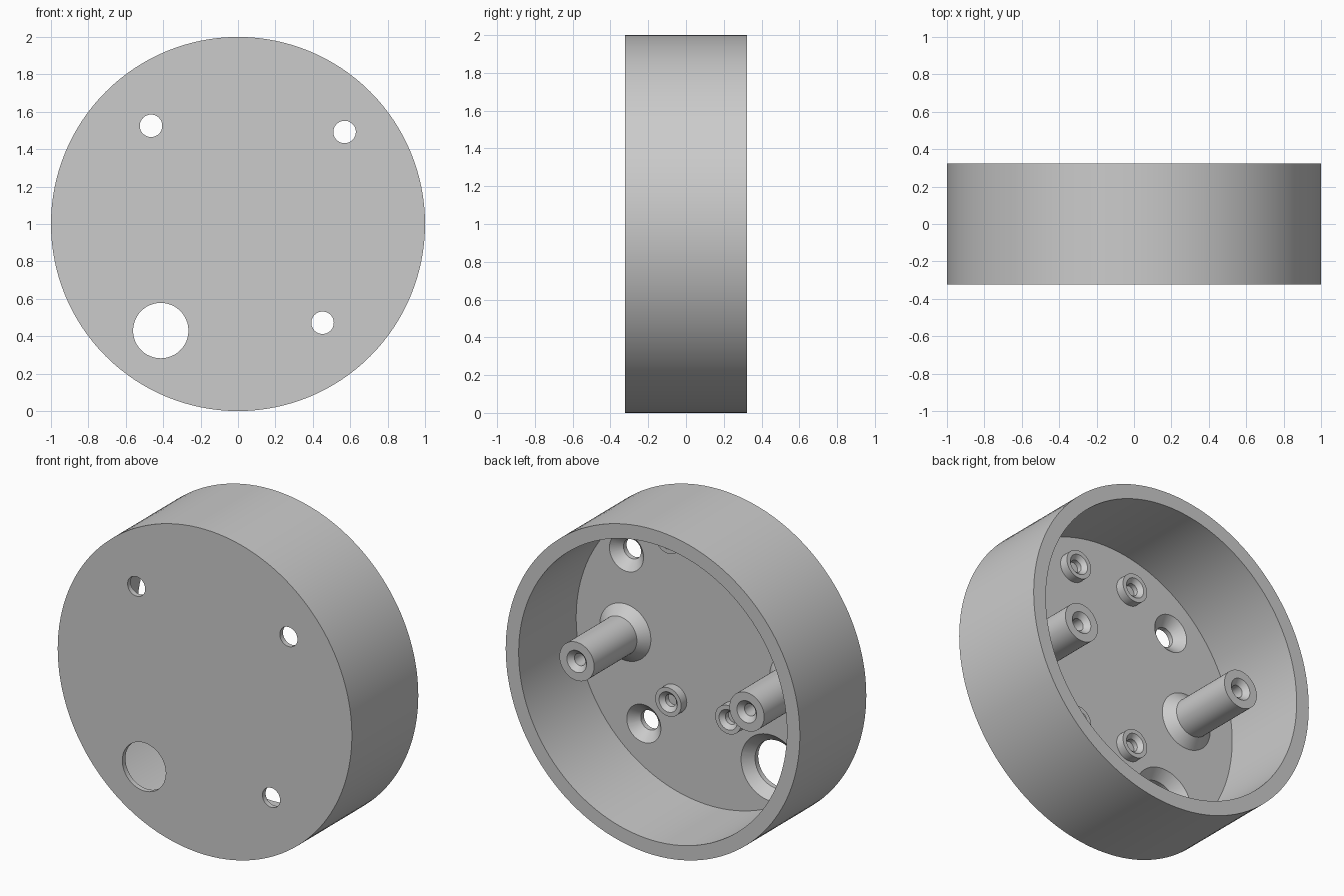
import bpy
import bmesh
import math
from mathutils import Matrix, Vector

cube = bpy.data.objects.get("Cube")
if cube:
    bpy.data.objects.remove(cube, do_unlink=True)

FRONT, BACK, FLOOR = -0.3225, 0.3225, -0.236
OUTER, INNER = 1.0, 0.912
CHAMFER = 0.056

grey = bpy.data.materials.new("plain grey")
grey.use_nodes = True
grey.diffuse_color = (0.6, 0.6, 0.6, 1)
grey.node_tree.nodes["Principled BSDF"].inputs["Base Color"].default_value = (0.6, 0.6, 0.6, 1)


def lathe(name, profile, x=0.0, z=1.0, steps=48):
    """Revolve (radius, y) points, starting and ending on the axis, around y."""
    bm = bmesh.new()
    verts = [bm.verts.new((r, y, 0)) for r, y in profile]
    edges = [bm.edges.new(pair) for pair in zip(verts, verts[1:])]
    bmesh.ops.spin(bm, geom=verts + edges, cent=(0, 0, 0), axis=(0, 1, 0),
                   angle=math.tau, steps=steps, use_merge=True)
    bmesh.ops.remove_doubles(bm, verts=bm.verts, dist=1e-5)
    bmesh.ops.recalc_face_normals(bm, faces=bm.faces)
    bmesh.ops.transform(bm, matrix=Matrix.Translation(Vector((x, 0, z))), verts=bm.verts)
    mesh = bpy.data.meshes.new(name)
    bm.to_mesh(mesh)
    bm.free()
    mesh.materials.append(grey)
    obj = bpy.data.objects.new(name, mesh)
    bpy.context.collection.objects.link(obj)
    return obj


def activate(obj):
    bpy.ops.object.select_all(action='DESELECT')
    obj.select_set(True)
    bpy.context.view_layer.objects.active = obj


def smooth(obj):
    activate(obj)
    bpy.ops.object.shade_smooth_by_angle(angle=math.radians(30))


# Round cup, open at the back
housing = lathe("housing", [(0, FRONT), (OUTER, FRONT), (OUTER, BACK),
                            (INNER, BACK), (INNER, FLOOR), (0, FLOOR)], steps=128)

# Through holes, countersunk from the inside
holes = [(-0.465, 1.525, 0.06), (0.57, 1.492, 0.06),
         (0.452, 0.472, 0.06), (-0.413, 0.43, 0.148)]
for x, z, r in holes:
    over = 0.004
    cutter = lathe("hole_cutter", [(0, FRONT - 0.1), (r, FRONT - 0.1), (r, FLOOR - CHAMFER),
                                   (r + CHAMFER + over, FLOOR + over), (0, FLOOR + over)], x, z)
    cutter.hide_render = True
    mod = housing.modifiers.new("hole", 'BOOLEAN')
    mod.operation = 'DIFFERENCE'
    mod.solver = 'EXACT'
    mod.object = cutter
    activate(housing)
    bpy.ops.object.modifier_apply(modifier=mod.name)
    bpy.data.objects.remove(cutter, do_unlink=True)
smooth(housing)

# Tall screw posts with flared feet and chamfered blind holes
POST, END, SUNK = 0.118, 0.235, FLOOR - 0.02
for side, x in (("left", 0.578), ("right", -0.578)):
    smooth(lathe(side + "_screw_post", [
        (0, SUNK), (POST + CHAMFER, SUNK), (POST + CHAMFER, FLOOR),
        (POST, FLOOR + CHAMFER), (POST, END), (0.067, END),
        (0.037, END - 0.03), (0.037, END - 0.3), (0, END - 0.3)], x, 1.0))

# Short mounting bosses in a rectangle
BOSS, TOP = 0.088, FLOOR + 0.055
for level, z in (("upper", 1.68), ("lower", 0.68)):
    for side, x in (("left", 0.248), ("right", -0.16)):
        smooth(lathe(level + "_" + side + "_boss", [
            (0, SUNK), (BOSS, SUNK), (BOSS, TOP), (0.062, TOP),
            (0.037, TOP - 0.025), (0.037, FLOOR), (0, FLOOR)], x, z))
